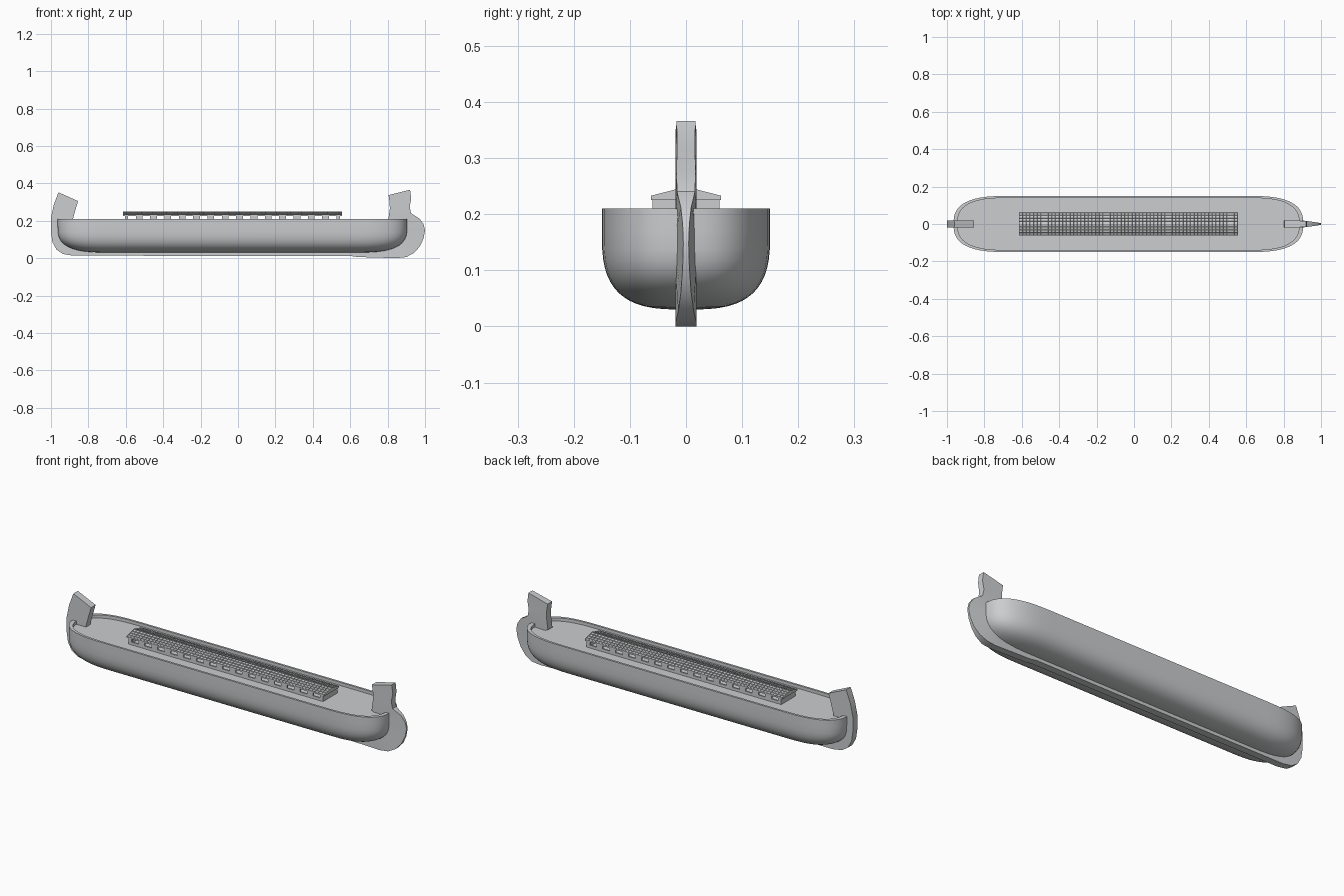
import bpy, bmesh, math

if "Cube" in bpy.data.objects:
    bpy.data.objects.remove(bpy.data.objects["Cube"])

def material(name, c):
    m = bpy.data.materials.new(name)
    m.diffuse_color = (*c, 1)
    m.use_nodes = True
    m.node_tree.nodes["Principled BSDF"].inputs["Base Color"].default_value = m.diffuse_color
    return m

GREY = material("hull grey", (0.6, 0.61, 0.62))

def finish(bm, name, smooth=None):
    bmesh.ops.recalc_face_normals(bm, faces=bm.faces)
    me = bpy.data.meshes.new(name)
    bm.to_mesh(me)
    bm.free()
    me.materials.append(GREY)
    ob = bpy.data.objects.new(name, me)
    bpy.context.collection.objects.link(ob)
    if smooth:
        me.shade_smooth()
        me.set_sharp_from_angle(angle=math.radians(smooth))
    return ob

def add_box(bm, x0, x1, y0, y1, z0, z1):
    vs = bmesh.ops.create_cube(bm, size=1)["verts"]
    for v in vs:
        v.co = (x0 + (v.co.x + .5) * (x1 - x0),
                y0 + (v.co.y + .5) * (y1 - y0),
                z0 + (v.co.z + .5) * (z1 - z0))

# Hull: stacked rounded outlines, scaled around a straight centre spine
N = 24
def outline(f, z):
    pts = []
    for cx, a0 in ((0.62, -math.pi / 2), (-0.68, math.pi / 2)):
        for i in range(N + 1):
            a = a0 + math.pi * i / N
            c, s = math.cos(a), math.sin(a)
            p = 2 / 2.7
            pts.append((cx + math.copysign(abs(c) ** p, c) * 0.285 * f * (abs(c) > 1e-6),
                        math.copysign(abs(s) ** p, s) * 0.15 * f, z))
    return pts

levels = []
for i in range(15):
    a = math.pi / 2 * (0.01 + 0.99 * i / 14)
    levels.append((math.sin(a) ** (2 / 3), 0.17 - 0.14 * max(math.cos(a), 0) ** (2 / 3)))
levels += [(1, 0.21), (0.925, 0.21), (0.925, 0.193)]   # gunwale and deck edge

bm = bmesh.new()
rings = [[bm.verts.new(p) for p in outline(f, z)] for f, z in levels]
for a, b in zip(rings, rings[1:]):
    n = len(a)
    for i in range(n):
        j = (i + 1) % n
        bm.faces.new((a[i], a[j], b[j], b[i]))
bm.faces.new(rings[0])
bm.faces.new(rings[-1])
finish(bm, "hull", 35)

# Keel with bow post and rudder: strip of (outer x, z, inner x, z), thinner aft
strip = [
    (-0.96, 0.352, -0.855, 0.305), (-0.985, 0.285, -0.87, 0.255),
    (-1.0, 0.215, -0.885, 0.20), (-1.0, 0.14, -0.885, 0.15),
    (-0.992, 0.085, -0.875, 0.12), (-0.97, 0.045, -0.86, 0.10),
    (-0.935, 0.022, -0.84, 0.08), (-0.88, 0.013, -0.80, 0.06),
    (0.60, 0.012, 0.60, 0.05), (0.64, 0.006, 0.64, 0.05),
    (0.85, 0.0, 0.80, 0.08), (0.90, 0.006, 0.84, 0.09),
    (0.94, 0.027, 0.86, 0.10), (0.972, 0.062, 0.87, 0.12),
    (0.992, 0.105, 0.87, 0.135), (1.0, 0.148, 0.87, 0.15),
    (0.992, 0.182, 0.87, 0.165), (0.97, 0.212, 0.85, 0.18),
    (0.925, 0.24, 0.803, 0.20), (0.918, 0.275, 0.812, 0.265),
    (0.926, 0.32, 0.81, 0.30), (0.92, 0.366, 0.805, 0.337)]
def half_thick(x):
    return 0.019 * (1 - 0.75 * min(max((x - 0.905) / 0.095, 0), 1))

bm = bmesh.new()
sections = []
for ox, oz, ix, iz in strip:
    to, ti = half_thick(ox), half_thick(ix)
    sections.append([bm.verts.new(p) for p in
                     ((ox, -to, oz), (ox, to, oz), (ix, ti, iz), (ix, -ti, iz))])
for a, b in zip(sections, sections[1:]):
    for i in range(4):
        j = (i + 1) % 4
        bm.faces.new((a[i], a[j], b[j], b[i]))
bm.faces.new(sections[0])
bm.faces.new(sections[-1])
finish(bm, "keel_and_rudder", 30)

# Deckhouse walls: sill, top rail and pillars leaving open windows
X0, X1, WINDOWS = -0.605, 0.545, 15
STEP = (X1 - X0) / WINDOWS
bm = bmesh.new()
for s in (-1, 1):
    ya, yb = sorted((s * 0.052, s * 0.06))
    add_box(bm, X0, X1, ya, yb, 0.19, 0.208)
    for i in range(WINDOWS + 1):
        x = X0 + i * STEP
        add_box(bm, max(X0, x - 0.018), min(X1, x + 0.018), ya, yb, 0.208, 0.227)
for x in (X0, X1 - 0.008):
    add_box(bm, x, x + 0.008, -0.052, 0.052, 0.19, 0.227)
finish(bm, "deckhouse_walls")

# Roof: shallow gable slab with a lattice of recessed panes
RX0, RX1, COLS, ROWS = -0.615, 0.555, 60, 8
bm = bmesh.new()
def roof_z(y):
    return 0.249 - 0.016 * abs(y) / 0.062
grid = []
for i in range(COLS + 1):
    x = RX0 + (RX1 - RX0) * i / COLS
    ys = [-0.062 + 0.124 * j / ROWS for j in range(ROWS + 1)]
    grid.append([bm.verts.new((x, y, roof_z(y))) for y in ys])
panes = [bm.faces.new((grid[i][j], grid[i + 1][j], grid[i + 1][j + 1], grid[i][j + 1]))
         for i in range(COLS) for j in range(ROWS)]
border = [e for e in bm.edges if e.is_boundary]
skirt = bmesh.ops.extrude_edge_only(bm, edges=border)["geom"]
for v in skirt:
    if isinstance(v, bmesh.types.BMVert):
        v.co.z = 0.225
bmesh.ops.holes_fill(bm, edges=[e for e in bm.edges if e.is_boundary], sides=0)
bmesh.ops.recalc_face_normals(bm, faces=bm.faces)
bmesh.ops.inset_individual(bm, faces=panes, thickness=0.0018, depth=-0.003)
finish(bm, "lattice_roof")
